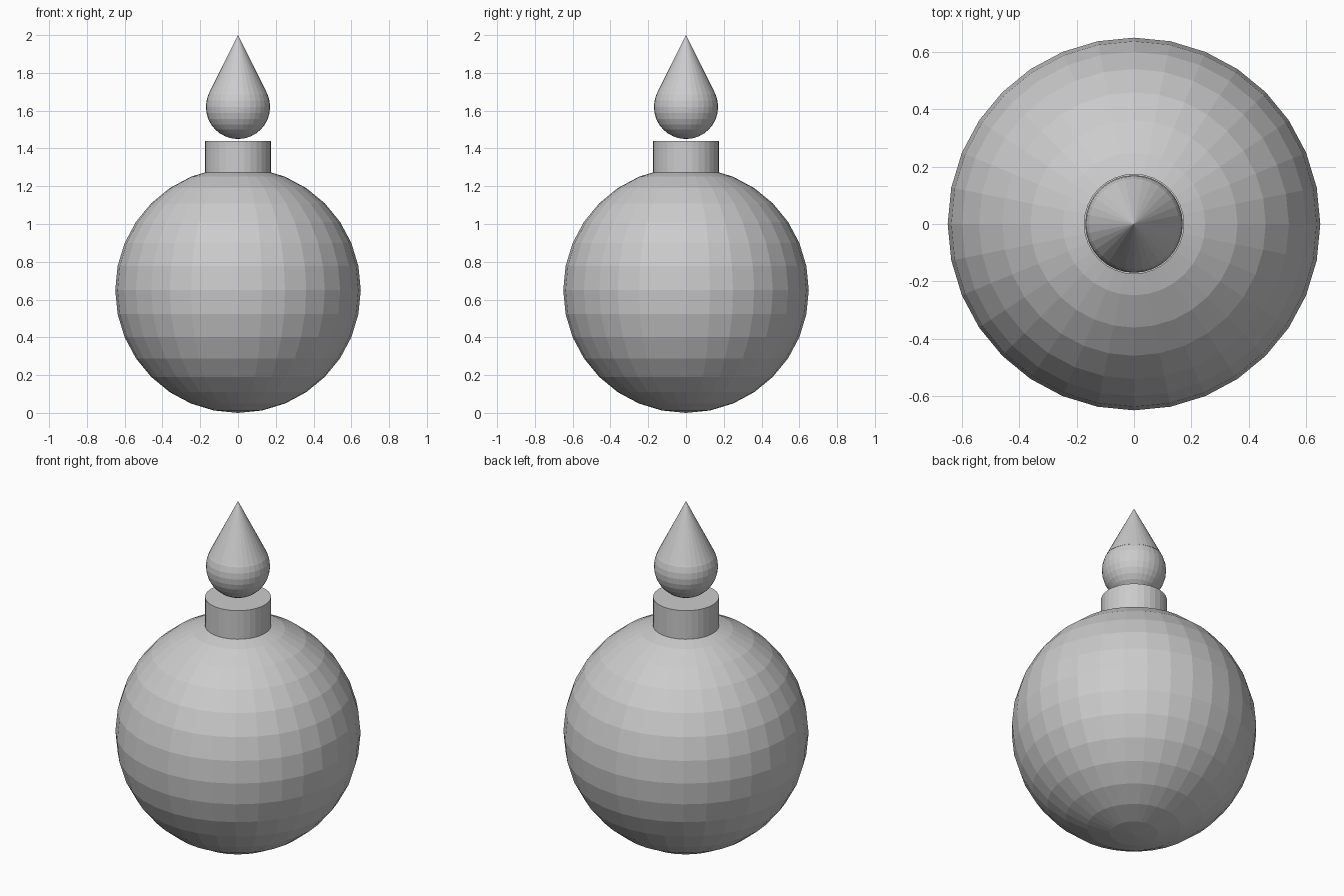
import bpy
import math

if "Cube" in bpy.data.objects:
    bpy.data.objects.remove(bpy.data.objects["Cube"])

SIDES = 32


def sphere(name, radius, z):
    bpy.ops.mesh.primitive_uv_sphere_add(segments=SIDES, ring_count=16, radius=radius, location=(0, 0, z))
    bpy.context.object.name = name


def cone(name, r_bottom, r_top, z0, z1):
    bpy.ops.mesh.primitive_cone_add(vertices=SIDES, radius1=r_bottom, radius2=r_top,
                                    depth=z1 - z0, location=(0, 0, (z0 + z1) / 2))
    bpy.context.object.name = name


# Round flask body, resting on the ground
sphere("body", 0.65, 0.65)

# Short solid neck, seated into the top of the body
cone("neck", 0.175, 0.175, 1.27, 1.44)

# Teardrop stopper: a ball with a cone tangent to it
ball_r, ball_z, tip_z = 0.17, 1.62, 2.0
sphere("stopper_ball", ball_r, ball_z)
sin_half = ball_r / (tip_z - ball_z)
base_r = ball_r * math.sqrt(1 - sin_half ** 2)
cone("stopper_tip", base_r, 0, ball_z + ball_r * sin_half, tip_z)
